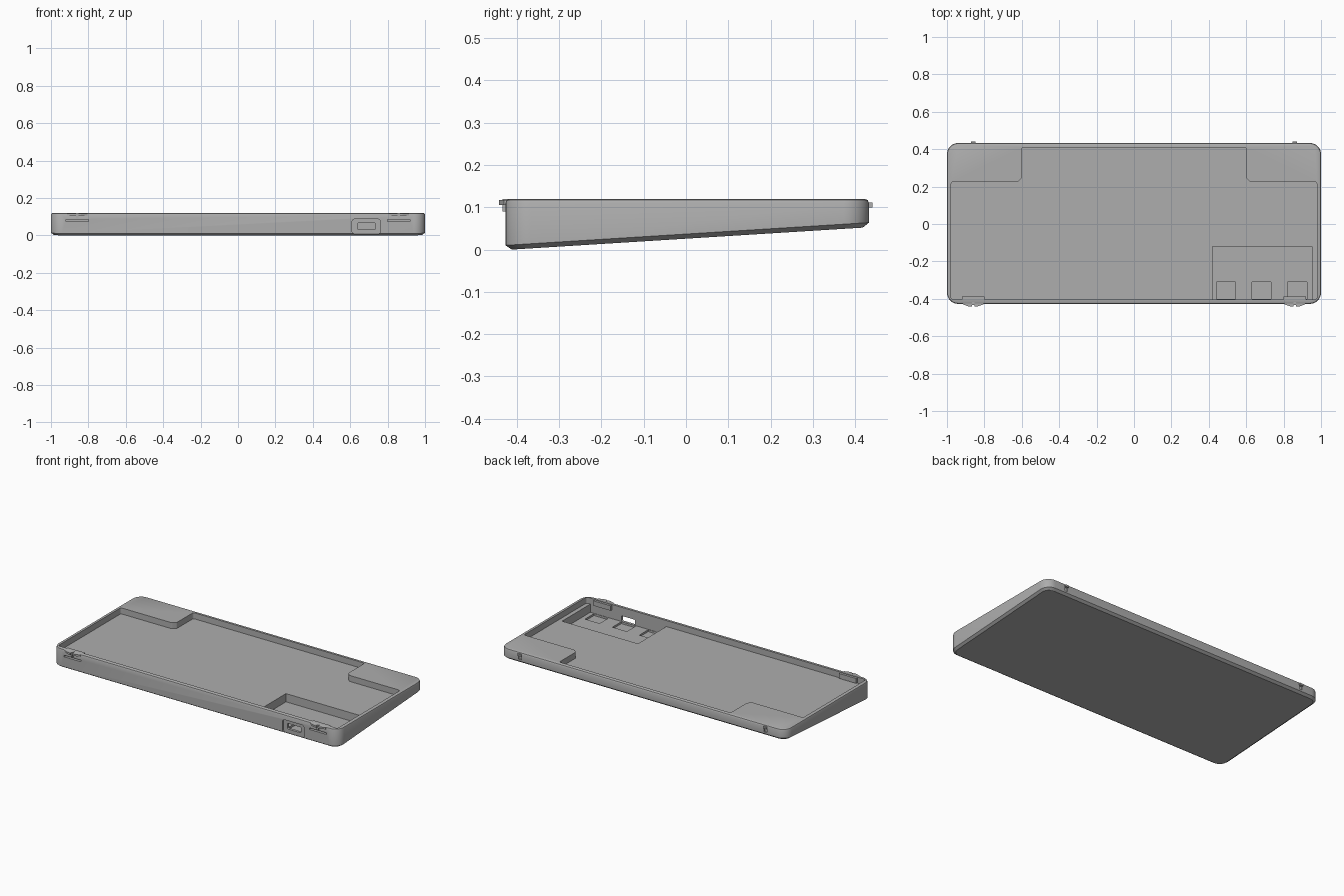
import bpy, bmesh, math
from mathutils import Vector

cube = bpy.data.objects.get("Cube")
if cube:
    bpy.data.objects.remove(cube, do_unlink=True)

grey = bpy.data.materials.new("case grey")
grey.use_nodes = True
GREY = (0.42, 0.42, 0.42, 1)
grey.diffuse_color = GREY
grey.node_tree.nodes["Principled BSDF"].inputs["Base Color"].default_value = GREY

FRONT, BACK, TOP = -0.427, 0.433, 0.12


def rounded(points, radius, steps=6):
    """Round every corner of a polygon with a tangent arc."""
    out = []
    for i, p in enumerate(points):
        p = Vector(p)
        a = (Vector(points[i - 1]) - p).normalized()
        b = (Vector(points[(i + 1) % len(points)]) - p).normalized()
        half = a.angle(b) / 2
        centre = p + (a + b).normalized() * radius / math.sin(half)
        start = p + a * radius / math.tan(half) - centre
        end = p + b * radius / math.tan(half) - centre
        for k in range(steps + 1):
            t = k / steps
            sweep = math.pi - 2 * half
            d = (start * math.sin((1 - t) * sweep) + end * math.sin(t * sweep)) / math.sin(sweep)
            out.append(centre + d)
    return out


def rect(x0, x1, y0, y1):
    return [(x0, y0), (x1, y0), (x1, y1), (x0, y1)]


def loft(name, rings):
    """Skin a stack of equal rings and cap both ends."""
    bm = bmesh.new()
    loops = [[bm.verts.new(v) for v in ring] for ring in rings]
    for low, high in zip(loops, loops[1:]):
        for i in range(len(low)):
            j = (i + 1) % len(low)
            bm.faces.new((low[i], low[j], high[j], high[i]))
    bm.faces.new(loops[0][::-1])
    bm.faces.new(loops[-1])
    bmesh.ops.recalc_face_normals(bm, faces=bm.faces)
    mesh = bpy.data.meshes.new(name)
    bm.to_mesh(mesh)
    bm.free()
    mesh.materials.append(grey)
    ob = bpy.data.objects.new(name, mesh)
    bpy.context.collection.objects.link(ob)
    return ob


def prism_z(name, outline, z0, z1):
    return loft(name, [[(p[0], p[1], z) for p in outline] for z in (z0, z1)])


def prism_y(name, outline, y0, y1):
    return loft(name, [[(p[0], y, p[1]) for p in outline] for y in (y0, y1)])


def cut(target, cutter):
    mod = target.modifiers.new("cut", 'BOOLEAN')
    mod.operation, mod.solver, mod.object = 'DIFFERENCE', 'EXACT', cutter
    bpy.context.view_layer.objects.active = target
    bpy.ops.object.modifier_apply(modifier=mod.name)
    bpy.data.objects.remove(cutter, do_unlink=True)


def underside(y):
    return 0.0625 * (y + 0.412)


# Wedge shaped case: sloped underside, bevelled bottom and rounded top edge
def ring(inset, height=None, lift=0.0):
    pts = rounded(rect(-1 + inset, 1 - inset, FRONT + inset, BACK - inset), 0.06 - inset, 8)
    return [(p.x, p.y, underside(p.y) + lift if height is None else height) for p in pts]


case = loft("case", [ring(0.015), ring(0, lift=0.011), ring(0, TOP - 0.010),
                     ring(0.003, TOP - 0.003), ring(0.010, TOP)])

# Main recess, leaving a raised shelf in each back corner
half = [(0.978, -0.403), (0.978, 0.225), (0.622, 0.225), (0.6, 0.247), (0.6, 0.41)]
outline = half + [(-x, y) for x, y in reversed(half)]
cut(case, prism_z("recess_cutter", rounded(outline, 0.012, 4), 0.082, 0.2))

# Controller pocket with three small wells along the front wall
cut(case, prism_z("pocket_cutter", rect(0.42, 0.952, -0.403, -0.12), 0.03, 0.15))
for x in (0.493, 0.682, 0.873):
    cut(case, prism_z("well_cutter", rect(x - 0.051, x + 0.051, -0.4, -0.31), 0.018, 0.1))

# Connector port: shallow surround and a through hole
cut(case, prism_y("surround_cutter", rounded(rect(0.61, 0.762, 0.006, 0.088), 0.018), -0.5, -0.418))
cut(case, prism_y("port_cutter", rounded(rect(0.638, 0.735, 0.031, 0.066), 0.008), -0.5, -0.39))

for side, s in (("left", 1), ("right", -1)):
    # Slot under each front clip and notch in the back wall
    cut(case, prism_y("slot_cutter", rect(s * 0.86 - 0.06, s * 0.86 + 0.06, 0.074, 0.084), -0.5, -0.41))
    cut(case, prism_y("notch_cutter", rect(s * 0.86 - 0.01, s * 0.86 + 0.01, 0.075, 0.112), 0.426, 0.5))

    # Front clip: backing block inside, two tapered teeth outside
    prism_z(side + "_clip_block", rect(s * 0.86 - 0.06, s * 0.86 + 0.06, -0.406, -0.388), 0.086, 0.117)
    for k in (-1, 1):
        c = s * 0.86
        tooth = [(c + k * 0.006, -0.41), (c + k * 0.055, -0.41), (c + k * 0.055, -0.43),
                 (c + k * 0.02, -0.442), (c + k * 0.006, -0.442)]
        prism_z(side + "_clip_tooth", tooth, 0.106, 0.117)
    prism_z(side + "_clip_stem", rect(c - 0.006, c + 0.006, -0.434, -0.41), 0.09, 0.12)

    # Small back nub
    prism_y(side + "_back_nub", rect(c - 0.012, c + 0.012, 0.099, 0.111), 0.42, 0.441)

# Smooth the rounded corners while keeping edges sharp
bpy.ops.object.select_all(action='DESELECT')
case.select_set(True)
bpy.context.view_layer.objects.active = case
bpy.ops.object.shade_smooth_by_angle(angle=math.radians(25))
